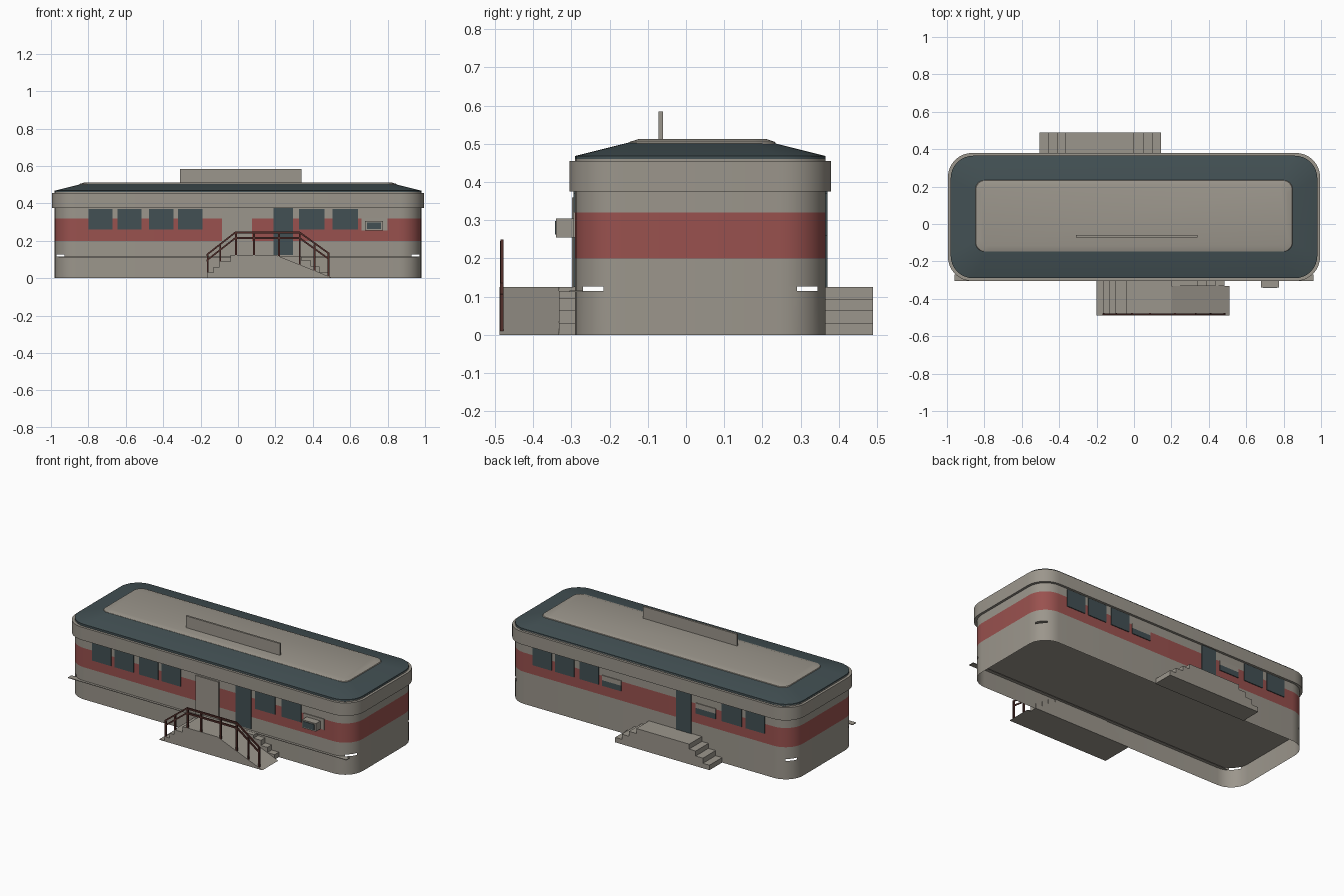
import bpy, bmesh, math

cube = bpy.data.objects.get("Cube")
if cube:
    bpy.data.objects.remove(cube, do_unlink=True)


def material(name, color):
    m = bpy.data.materials.new(name)
    m.use_nodes = True
    m.diffuse_color = (*color, 1)
    m.node_tree.nodes["Principled BSDF"].inputs["Base Color"].default_value = (*color, 1)
    return m


GREY = material("warm grey", (0.33, 0.305, 0.262))
RED = material("dull red", (0.32, 0.083, 0.077))
SLATE = material("dark slate", (0.055, 0.08, 0.087))
RUST = material("dark rust", (0.085, 0.028, 0.023))

MID_Y = 0.0375       # centre line of the building
HALF_X, HALF_Y = 0.98, 0.3275
FRONT, BACK = MID_Y - HALF_Y, MID_Y + HALF_Y


def finish(name, bm, mats, smooth=False):
    bmesh.ops.recalc_face_normals(bm, faces=bm.faces)
    mesh = bpy.data.meshes.new(name)
    bm.to_mesh(mesh)
    bm.free()
    for m in mats:
        mesh.materials.append(m)
    obj = bpy.data.objects.new(name, mesh)
    bpy.context.collection.objects.link(obj)
    if smooth:
        bpy.ops.object.select_all(action='DESELECT')
        obj.select_set(True)
        bpy.context.view_layer.objects.active = obj
        bpy.ops.object.shade_smooth_by_angle(angle=math.radians(30))
    return obj


def rounded_ring(bm, hx, hy, r, z, cy=MID_Y, seg=8):
    verts = []
    for q, (sx, sy) in enumerate([(1, 1), (-1, 1), (-1, -1), (1, -1)]):
        for i in range(seg + 1):
            a = math.pi / 2 * (q + i / seg)
            verts.append(bm.verts.new((sx * (hx - r) + r * math.cos(a),
                                       cy + sy * (hy - r) + r * math.sin(a), z)))
    return verts


def loft(name, sections, mats, bands=None, bottom=True, top=True, skip=None, cy=MID_Y):
    """Stack rounded rectangles (half x, half y, radius, z) into a shell."""
    bm = bmesh.new()
    rings = [rounded_ring(bm, *s, cy=cy) for s in sections]
    n = len(rings[0])
    for k, (a, b) in enumerate(zip(rings, rings[1:])):
        for i in range(n):
            j = (i + 1) % n
            if skip and skip(k, (a[i].co + a[j].co) / 2):
                continue
            f = bm.faces.new((a[i], a[j], b[j], b[i]))
            f.material_index = bands[k] if bands else 0
    if bottom:
        bm.faces.new(rings[0])
    if top:
        bm.faces.new(rings[-1])
    return finish(name, bm, mats, smooth=True)


def box(name, x0, x1, y0, y1, z0, z1, mat):
    return prism(name, [(x0, z0), (x1, z0), (x1, z1), (x0, z1)], y0, y1, mat)


def prism(name, profile, y0, y1, mat):
    """Extrude an x-z outline from y0 to y1."""
    bm = bmesh.new()
    face = bm.faces.new([bm.verts.new((x, y0, z)) for x, z in profile])
    ext = bmesh.ops.extrude_face_region(bm, geom=[face])
    moved = [v for v in ext["geom"] if isinstance(v, bmesh.types.BMVert)]
    bmesh.ops.translate(bm, verts=moved, vec=(0, y1 - y0, 0))
    return finish(name, bm, [mat])


def stairs(steps, end):
    """Outline of steps given as (start x, height), closed at x = end."""
    pts = [(steps[0][0], 0)]
    for (x, h), nxt in zip(steps, steps[1:] + [(end, 0)]):
        pts += [(x, h), (nxt[0], h)]
    return pts + [(end, 0)]


def wall_plate(name, x0, x1, z0, z1, mat, side, depth=0.005):
    y = FRONT if side < 0 else BACK
    return box(name, x0, x1, min(y, y + side * depth), max(y, y + side * depth), z0, z1, mat)


# Skirt, open below, with a small slot in each corner
loft("skirt", [(HALF_X, HALF_Y, 0.12, z) for z in (0, 0.115, 0.127)], [GREY],
     bottom=False, top=False, skip=lambda k, c: k == 1 and 0.93 < abs(c.x) < 0.968)

# Walls with a red band
loft("walls", [(HALF_X, HALF_Y, 0.12, z) for z in (0.127, 0.2, 0.32, 0.46)],
     [GREY, RED], bands=[0, 1, 0])

# Fascia, roof and roof panel
loft("fascia", [(HALF_X + 0.015, HALF_Y + 0.015, 0.13, z) for z in (0.375, 0.455)], [GREY])
loft("roof", [(HALF_X, HALF_Y, 0.12, 0.45), (HALF_X, HALF_Y, 0.12, 0.468),
              (0.82, 0.168, 0.05, 0.508)], [SLATE])
loft("roof_panel", [(0.85, 0.192, 0.05, 0.498), (0.845, 0.19, 0.05, 0.505),
                    (0.82, 0.168, 0.05, 0.512)], [GREY], cy=0.043)
box("roof_board", -0.31, 0.34, -0.072, -0.06, 0.508, 0.585, GREY)

# Front ledge
box("front_ledge", -0.96, 0.96, -0.305, -0.27, 0.112, 0.116, GREY)

# Windows, repeated front and back by a half turn
for side, label in ((-1, "front"), (1, "back")):
    for i, left in enumerate((-0.8, -0.645, -0.475, -0.32, 0.325, 0.505)):
        x0 = left
        x1 = left + (0.137 if left > 0 else 0.13)
        if side > 0:
            x0, x1 = -x1, -x0
        name = f"{label}_window_{i + 1}"
        if side > 0 and i in (3, 4):
            wall_plate(name, x0, x1, 0.26, 0.295, SLATE, side)
            wall_plate(name + "_blind", x0, x1, 0.295, 0.325, GREY, side)
        else:
            wall_plate(name, x0, x1, 0.26, 0.37, SLATE, side)
    dx = (0.19, 0.295) if side < 0 else (-0.295, -0.19)
    wall_plate(f"{label}_door", *dx, 0.125, 0.375, SLATE, side)
wall_plate("back_window_7", -0.8, -0.67, 0.26, 0.37, SLATE, 1)
wall_plate("front_grey_door", -0.085, 0.075, 0.12, 0.36, GREY, -1, 0.008)

# Wall vent on the front
wall_plate("vent_patch", 0.66, 0.8, 0.255, 0.322, GREY, -1)
box("vent", 0.68, 0.775, -0.34, FRONT, 0.255, 0.305, GREY)
box("vent_grille", 0.69, 0.765, -0.343, -0.34, 0.262, 0.298, SLATE)

# Back landing with steps at both ends
prism("back_landing", stairs([(-0.505, 0.031), (-0.46, 0.063), (-0.41, 0.094), (-0.365, 0.125),
                              (0, 0.094), (0.05, 0.063), (0.1, 0.031)], 0.145),
      BACK - 0.005, 0.49, GREY)

# Front landing: steps on one end, ramp and narrow steps on the other
prism("front_landing", stairs([(-0.2, 0.004), (-0.165, 0.03), (-0.13, 0.06), (-0.1, 0.09),
                               (-0.04, 0.125)], 0.2), -0.488, FRONT + 0.005, GREY)
prism("front_ramp", [(0.2, 0), (0.51, 0), (0.2, 0.125)], -0.488, -0.332, GREY)
prism("front_side_steps", stairs([(0.2, 0.115), (0.34, 0.095), (0.39, 0.063), (0.435, 0.031)], 0.485),
      -0.332, FRONT + 0.005, GREY)

# Handrail
rail = [(-0.168, 0.13), (-0.015, 0.25), (0.33, 0.25), (0.49, 0.135)]
for i, drop in enumerate((0, 0.03)):
    top = [(x, z - drop) for x, z in rail]
    under = [(x, z - 0.011) for x, z in reversed(top)]
    prism(f"handrail_{i + 1}", top + under, -0.486, -0.478, RUST)
for i, (x, z0, z1) in enumerate([(-0.162, 0.03, 0.125), (-0.095, 0.085, 0.18), (-0.01, 0.12, 0.245),
                                 (0.085, 0.12, 0.245), (0.22, 0.115, 0.245), (0.33, 0.07, 0.245),
                                 (0.41, 0.04, 0.18), (0.483, 0.01, 0.135)]):
    box(f"rail_post_{i + 1}", x - 0.005, x + 0.005, -0.487, -0.477, z0, z1, RUST)
